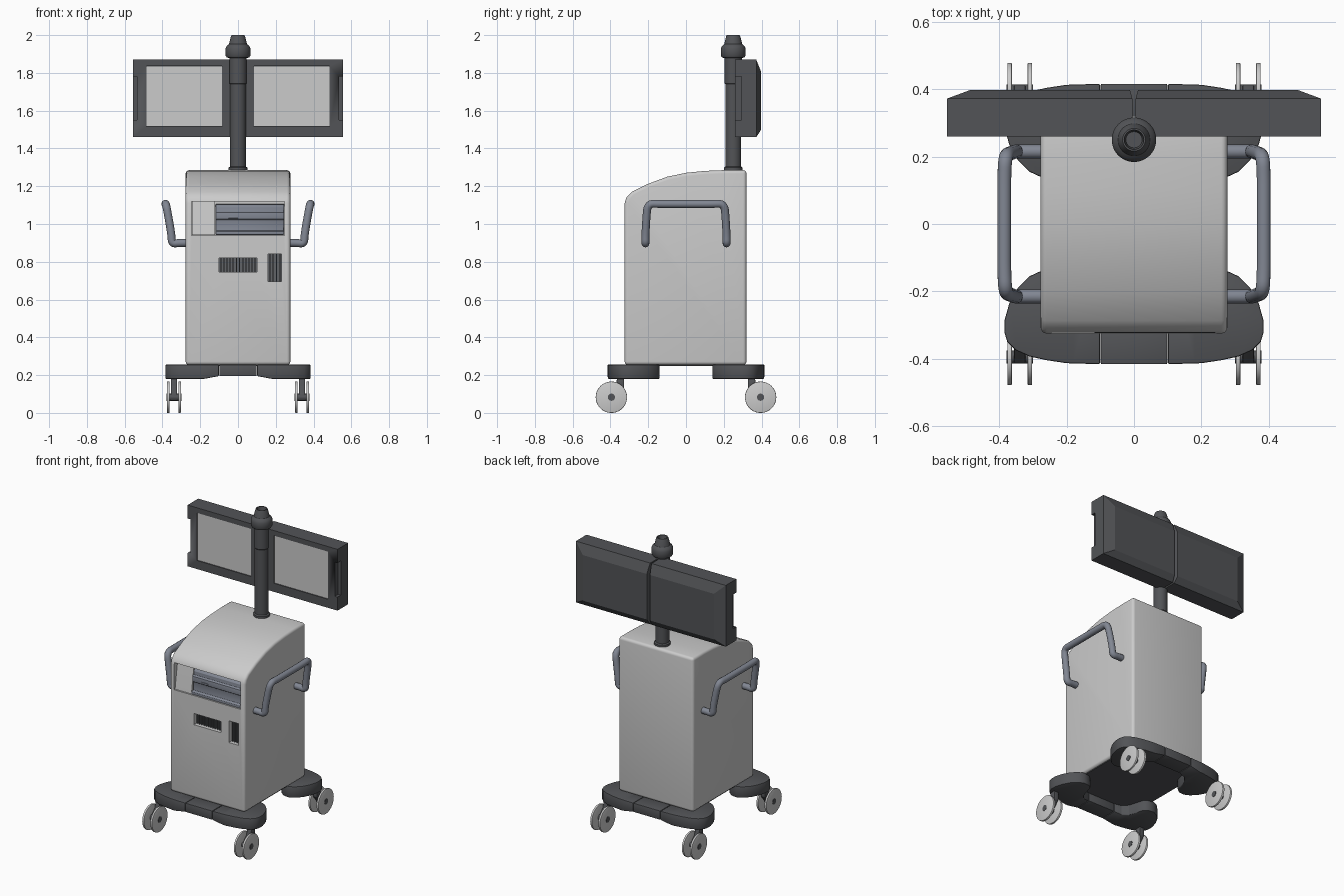
import bpy, bmesh, math

if "Cube" in bpy.data.objects:
    bpy.data.objects.remove(bpy.data.objects["Cube"])


def material(name, color):
    m = bpy.data.materials.new(name)
    m.diffuse_color = (*color, 1)
    m.use_nodes = True
    m.node_tree.nodes["Principled BSDF"].inputs["Base Color"].default_value = m.diffuse_color
    return m


DARK = material("charcoal", (0.085, 0.088, 0.095))
BLUE = material("blue_grey", (0.22, 0.24, 0.29))
VENT = material("vent_grey", (0.12, 0.125, 0.135))


def activate(ob):
    bpy.ops.object.select_all(action='DESELECT')
    ob.select_set(True)
    bpy.context.view_layer.objects.active = ob


def finish(name, bm, mat=None, bevel=0, segs=2, angle=35):
    bmesh.ops.recalc_face_normals(bm, faces=bm.faces)
    me = bpy.data.meshes.new(name)
    bm.to_mesh(me)
    bm.free()
    ob = bpy.data.objects.new(name, me)
    bpy.context.collection.objects.link(ob)
    if mat:
        me.materials.append(mat)
    activate(ob)
    if bevel:
        b = ob.modifiers.new("bevel", 'BEVEL')
        b.width, b.segments = bevel, segs
        b.limit_method, b.angle_limit = 'ANGLE', math.radians(angle)
        bpy.ops.object.modifier_apply(modifier="bevel")
    bpy.ops.object.shade_smooth_by_angle(angle=math.radians(angle))
    return ob


def skin(rings):
    """Closed solid through a list of equal-length point rings."""
    bm = bmesh.new()
    vs = [[bm.verts.new(p) for p in r] for r in rings]
    n = len(vs[0])
    for a, b in zip(vs, vs[1:]):
        for i in range(n):
            j = (i + 1) % n
            bm.faces.new((a[i], a[j], b[j], b[i]))
    bm.faces.new(vs[0])
    bm.faces.new(vs[-1])
    return bm


def prism(pts, axis, lo, hi):
    put = {'x': lambda a, b, t: (t, a, b), 'z': lambda a, b, t: (a, b, t)}[axis]
    return skin([[put(a, b, t) for a, b in pts] for t in (lo, hi)])


def box(x0, x1, y0, y1, z0, z1):
    return prism([(x0, y0), (x1, y0), (x1, y1), (x0, y1)], 'z', z0, z1)


def disc(x0, x1, y, z, r, n=48):
    return prism([(y + r * math.cos(2 * math.pi * i / n), z + r * math.sin(2 * math.pi * i / n))
                  for i in range(n)], 'x', min(x0, x1), max(x0, x1))


def lathe(profile, y, n=40):
    return skin([[(r * math.cos(2 * math.pi * i / n), y + r * math.sin(2 * math.pi * i / n), z)
                  for i in range(n)] for r, z in profile])


def cut(ob, bm):
    cutter = finish("cutter", bm)
    cutter.hide_render = True
    activate(ob)
    m = ob.modifiers.new("cut", 'BOOLEAN')
    m.operation, m.solver, m.object = 'DIFFERENCE', 'EXACT', cutter
    bpy.ops.object.modifier_apply(modifier="cut")
    bpy.data.objects.remove(cutter)


# Cabinet with curved top, console opening and two slots
profile = [(-.325, .254), (-.325, 1.11), (-.316, 1.14), (-.287, 1.17), (-.2, 1.213), (-.1, 1.25),
           (0, 1.271), (.1, 1.281), (.2, 1.285), (.32, 1.285), (.32, .254)]
cabinet = finish("cabinet", prism(profile, 'x', -.277, .277), bevel=.018, segs=4)
cut(cabinet, box(-.245, .245, -.4, -.265, .94, 1.12))
cut(cabinet, box(-.10, .10, -.4, -.285, .745, .82))
cut(cabinet, box(.16, .23, -.4, -.285, .695, .84))
activate(cabinet)
bpy.ops.object.shade_smooth_by_angle(angle=math.radians(35))
finish("cabinet_floor", box(-.262, .262, -.305, .305, .249, .26), DARK)

# Console: pale side panel and stepped drawer block
finish("console_panel", prism([(-.318, .942), (-.316, .96), (-.292, 1.118), (-.262, 1.118), (-.262, .942)],
                              'x', -.243, -.122))
steps = [(-.323, .943), (-.323, .96), (-.306, .966), (-.306, 1.02), (-.316, 1.026), (-.316, 1.062),
         (-.300, 1.067), (-.300, 1.09), (-.288, 1.102), (-.262, 1.106), (-.262, .943)]
finish("console_drawers", prism(steps, 'x', -.118, .243), BLUE, .002)
finish("drawer_pull", box(-.05, 0, -.321, -.31, 1.03, 1.04), BLUE, .002)

# Vent inserts with ribs
for name, x0, x1, z0, z1, n in (("wide_vent", -.1, .1, .745, .82, 12), ("tall_vent", .16, .23, .695, .84, 4)):
    finish(name, box(x0, x1, -.293, -.283, z0, z1), VENT)
    for i in range(n):
        x = x0 + (i + .5) * (x1 - x0) / n
        finish(name + "_rib", box(x - .003, x + .003, -.302, -.29, z0, z1), VENT)

# Base bumpers: centre bar and two rounded corner lobes, front and back
lobe = [(.101, -.416), (.2, -.413), (.26, -.404), (.31, -.393), (.352, -.374), (.376, -.35), (.385, -.32),
        (.384, -.285), (.37, -.235), (.345, -.19), (.31, -.155), (.275, -.139), (.235, -.143),
        (.208, -.165), (.195, -.21), (.18, -.26), (.15, -.295), (.101, -.305)]
for sy, end in ((1, "front"), (-1, "back")):
    finish(end + "_bumper_bar", box(-.099, .099, *sorted((-.416 * sy, -.305 * sy)), .195, .255), DARK, .004)
    for sx, side in ((1, "right"), (-1, "left")):
        bm = prism([(x * sx, y * sy) for x, y in lobe], 'z', .18, .255)
        bmesh.ops.bisect_plane(bm, geom=bm.verts[:] + bm.edges[:] + bm.faces[:],
                               plane_co=(.18 * sx, 0, 0), plane_no=(1, 0, 0))
        for v in bm.verts:
            if v.co.z < .2 and abs(v.co.x) < .18:
                v.co.z += .015 * (.18 - abs(v.co.x)) / .08
        finish(f"{end}_{side}_bumper", bm, DARK, .005)

        # Twin-wheel caster
        y = -.395 * sy
        for x in (.309, .369):
            finish(f"{end}_{side}_wheel", disc((x - .007) * sx, (x + .007) * sx, y, .083, .083), None, .003)
        finish(f"{end}_{side}_axle", disc(.3 * sx, .378 * sx, y, .083, .019, 24), DARK)
        fork = [(.328, .185), (.365, .185), (.372, .14), (.412, .10), (.412, .068), (.385, .062), (.328, .13)]
        finish(f"{end}_{side}_fork", prism([(-a * sy, b) for a, b in fork], 'x', *sorted((.322 * sx, .356 * sx))),
               DARK, .004)

# Side handles: bent tubes
half = [(.26, -.215, .9), (.31, -.215, .9), (.35, -.215, .895), (.352, -.215, .94), (.367, -.21, 1.03),
        (.382, -.203, 1.108), (.385, -.14, 1.106), (.385, -.08, 1.106)]
path = half + [(x, -y, z) for x, y, z in reversed(half)]
for sx, side in ((1, "right"), (-1, "left")):
    cu = bpy.data.curves.new(side + "_handle", 'CURVE')
    cu.dimensions, cu.bevel_depth, cu.bevel_resolution = '3D', .021, 4
    cu.use_fill_caps = True
    sp = cu.splines.new('NURBS')
    sp.points.add(len(path) - 1)
    for p, (x, y, z) in zip(sp.points, path):
        p.co = (x * sx, y, z, 1)
    sp.use_endpoint_u, sp.order_u, sp.resolution_u = True, 3, 6
    ob = bpy.data.objects.new(side + "_handle", cu)
    bpy.context.collection.objects.link(ob)
    cu.materials.append(BLUE)
    activate(ob)
    bpy.ops.object.convert(target='MESH')
    bpy.ops.object.shade_smooth_by_angle(angle=math.radians(40))

# Mast with collar and hollow cap
finish("mast", lathe([(.05, 1.28), (.05, 1.298), (.042, 1.304), (.042, 1.89)], .25), DARK)
finish("mast_collar", lathe([(.042, 1.74), (.046, 1.745), (.046, 1.89)], .25), DARK)
finish("mast_cap", lathe([(.045, 1.878), (.06, 1.882), (.066, 1.892), (.066, 1.928), (.06, 1.942), (.048, 1.952),
                          (.038, 1.992), (.034, 2.0), (.029, 2.0), (.024, 1.965)], .25), DARK)

# Twin monitors: recessed screen, tapered back, grip notch on the outer edge
rings = [(.085, .485, 1.517, 1.836, .27), (.085, .485, 1.517, 1.836, .26), (.005, .555, 1.46, 1.87, .26),
         (.005, .555, 1.46, 1.87, .372), (.012, .485, 1.5, 1.805, .398)]
for sx, side in ((1, "right"), (-1, "left")):
    bm = skin([[(x0 * sx, y, z0), (x1 * sx, y, z0), (x1 * sx, y, z1), (x0 * sx, y, z1)]
               for x0, x1, z0, z1, y in rings])
    monitor = finish(side + "_monitor", bm, DARK, angle=15)
    cut(monitor, box(*sorted((.535 * sx, .6 * sx)), .2, .295, 1.55, 1.78))
    finish(side + "_screen", box(*sorted((.086 * sx, .484 * sx)), .265, .272, 1.518, 1.835))
